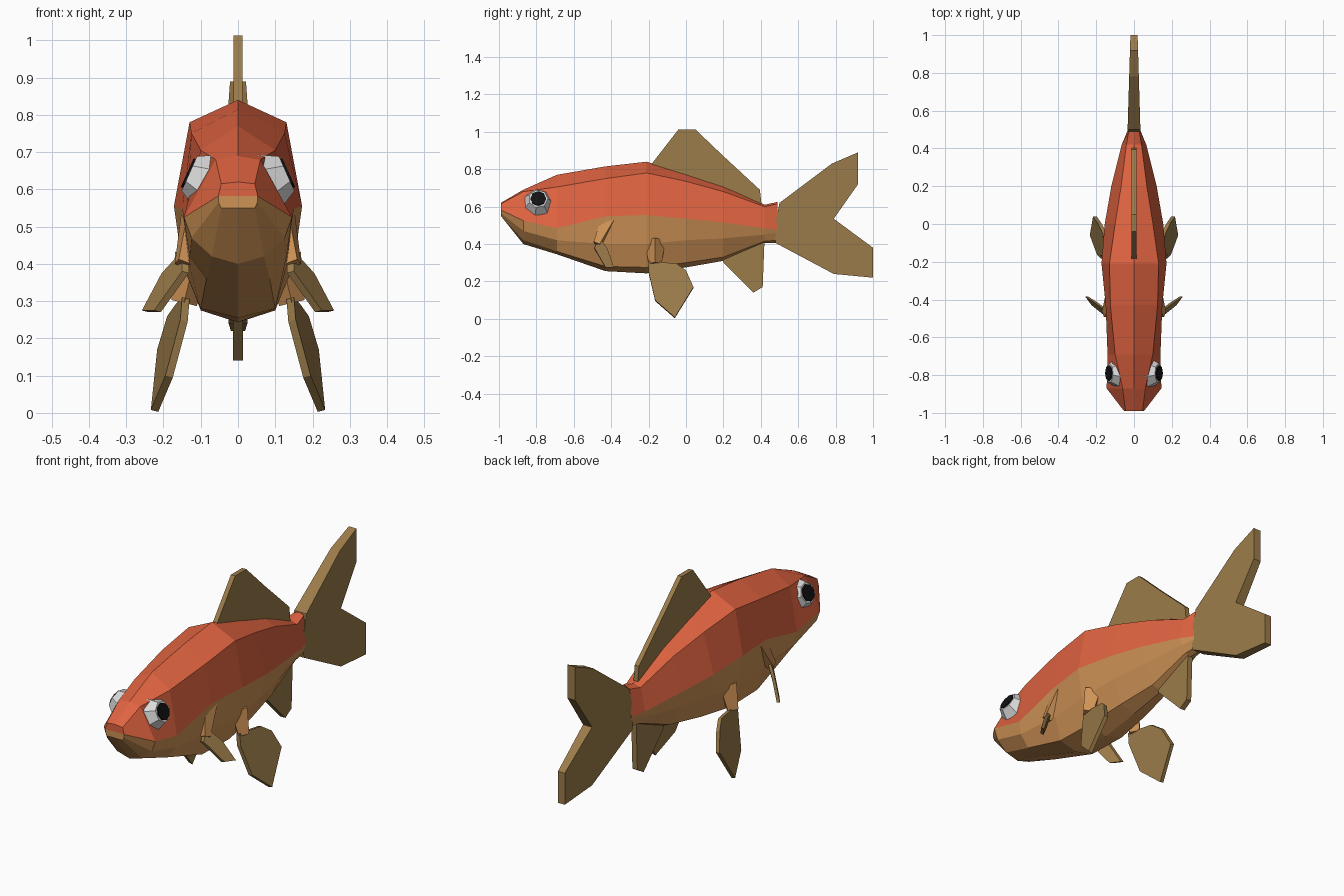
import bpy
import bmesh
from math import radians
from mathutils import Vector

default = bpy.data.objects.get("Cube")
if default:
    bpy.data.objects.remove(default, do_unlink=True)


def material(name, r, g, b):
    mat = bpy.data.materials.new(name)
    mat.use_nodes = True
    colour = (r, g, b, 1)
    mat.diffuse_color = colour
    mat.node_tree.nodes["Principled BSDF"].inputs["Base Color"].default_value = colour
    return mat


RED = material("orange_red", .74, .125, .052)
TAN = material("belly_tan", .62, .29, .092)
FIN = material("fin_olive", .33, .2, .068)
WHITE = material("eye_white", .7, .7, .7)
BLACK = material("pupil_black", .006, .006, .006)


def build_mesh(name, verts, faces, mats, indices=None):
    """Create a flat shaded object with outward normals."""
    mesh = bpy.data.meshes.new(name)
    mesh.from_pydata(verts, [], faces)
    for mat in mats:
        mesh.materials.append(mat)
    if indices:
        for poly, index in zip(mesh.polygons, indices):
            poly.material_index = index
    bm = bmesh.new()
    bm.from_mesh(mesh)
    bmesh.ops.recalc_face_normals(bm, faces=bm.faces)
    bm.to_mesh(mesh)
    bm.free()
    obj = bpy.data.objects.new(name, mesh)
    bpy.context.collection.objects.link(obj)
    return obj


def build_plate(name, front, back):
    """Join two matching outlines into a solid fin."""
    n = len(front)
    faces = [list(range(n)), list(range(n, n + n))]
    faces += [[i, (i + 1) % n, (i + 1) % n + n, i + n] for i in range(n)]
    return build_mesh(name, front + back, faces, [FIN])


def flat_fin(name, outline, thickness):
    """Upright fin on the centre plane, with thickness depending on y."""
    left = [(thickness(y), y, z) for y, z in outline]
    right = [(-x, y, z) for x, y, z in left]
    build_plate(name, left, right)


def paired_fin(name, points, offset):
    """Side fins from a bent outline, mirrored to both sides."""
    for side, s in (("left", 1), ("right", -1)):
        outer = [(s * x, y, z) for x, y, z in points]
        inner = [(s * (x - offset), y, z - offset / 4) for x, y, z in points]
        build_plate(f"{side}_{name}", outer, inner)


def paired_root(name, start, end, r_start, r_end):
    """Fleshy four-sided fin roots."""
    for side, s in (("left", 1), ("right", -1)):
        a = Vector((s * start[0], *start[1:]))
        b = Vector((s * end[0], *end[1:]))
        bpy.ops.mesh.primitive_cone_add(
            vertices=4, radius1=r_start, radius2=r_end, depth=(b - a).length,
            location=(a + b) / 2, rotation=(b - a).to_track_quat("Z", "Y").to_euler())
        root = bpy.context.object
        root.name = f"{side}_{name}"
        root.data.materials.append(TAN)


# Body sections: y, top z, then shoulder, seam, flank and keel as (x, z), bottom z
SECTIONS = [
    (-.99, .62, (.045, .615), (.053, .582), (.052, .565), (.045, .55), .55),
    (-.87, .69, (.06, .68), (.145, .525), (.125, .47), (.07, .42), .4),
    (-.69, .77, (.1, .705), (.14, .485), (.13, .42), (.085, .36), .345),
    (-.43, .815, (.125, .75), (.15, .548), (.132, .4), (.1, .28), .255),
    (-.21, .84, (.13, .78), (.172, .555), (.15, .4), (.1, .275), .243),
    (0, .775, (.1, .735), (.155, .535), (.13, .42), (.08, .3), .275),
    (.2, .71, (.068, .68), (.12, .515), (.1, .43), (.05, .33), .31),
    (.42, .61, (.04, .6), (.065, .485), (.055, .45), (.03, .415), .405),
    (.49, .625, (.028, .615), (.036, .475), (.034, .46), (.025, .42), .405),
]


def build_body():
    verts, faces, indices = [], [], []
    for y, top, *sides, bottom in SECTIONS:
        ring = [(0, top)] + sides + [(0, bottom)]
        ring += [(-x, z) for x, z in reversed(sides)]
        verts += [(x, y, z) for x, z in ring]
    n = 10
    for row in range(len(SECTIONS) - 1):
        for k in range(n):
            a, b = row * n + k, row * n + (k + 1) % n
            faces.append([a, b, b + n, a + n])
            indices.append(0 if k < 2 or k >= n - 2 else 1)
    # End caps are split at the seam so that the colours carry on
    for base in (0, len(verts) - n):
        faces.append([base + k for k in (0, 1, 2, 8, 9)])
        faces.append([base + k for k in range(2, 9)])
        indices += [0, 1]
    build_mesh("body", verts, faces, [RED, TAN], indices)


build_body()

# Fins on the centre line
flat_fin("tail_fin", [(.47, .475), (.5, .62), (.78, .83), (.92, .89), (.92, .72),
                      (.79, .535), (1, .38), (1, .22), (.79, .24), (.48, .405)],
         lambda y: .034 - (y - .5) * .03)
flat_fin("dorsal_fin", [(-.19, .82), (-.04, 1.013), (.05, 1.013), (.2, .87),
                        (.395, .69), (.405, .6), (.1, .7)], lambda y: .012)
flat_fin("anal_fin", [(.19, .34), (.2, .3), (.36, .14), (.41, .17), (.42, .43)],
         lambda y: .014)

# Paired fins and their roots
paired_fin("pelvic_fin", [(.15, -.2, .31), (.155, -.2, .25), (.195, -.165, .1),
                          (.234, -.06, .008), (.217, .04, .17), (.19, 0, .26),
                          (.165, -.05, .295)], .02)
paired_root("pelvic_root", (.115, -.165, .42), (.145, -.165, .295), .055, .035)
paired_fin("pectoral_fin", [(.15, -.49, .38), (.15, -.46, .435), (.205, -.42, .375),
                            (.258, -.385, .275), (.225, -.43, .275)], .018)
paired_root("pectoral_root", (.11, -.41, .53), (.148, -.475, .4), .05, .025)

# Faceted eyes with thin pupils
for side, s in (("left", 1), ("right", -1)):
    tilt = (0, s * radians(66), 0)
    axis = Vector((s * .914, 0, .407))
    centre = Vector((s * .108, -.79, .632))
    bpy.ops.mesh.primitive_cone_add(vertices=7, radius1=.08, radius2=.052, depth=.05,
                                    location=centre, rotation=tilt)
    eye = bpy.context.object
    eye.name = f"{side}_eye"
    eye.data.materials.append(WHITE)
    bpy.ops.mesh.primitive_cylinder_add(vertices=8, radius=.042, depth=.008,
                                        location=centre + axis * .027, rotation=tilt)
    pupil = bpy.context.object
    pupil.name = f"{side}_pupil"
    pupil.data.materials.append(BLACK)
